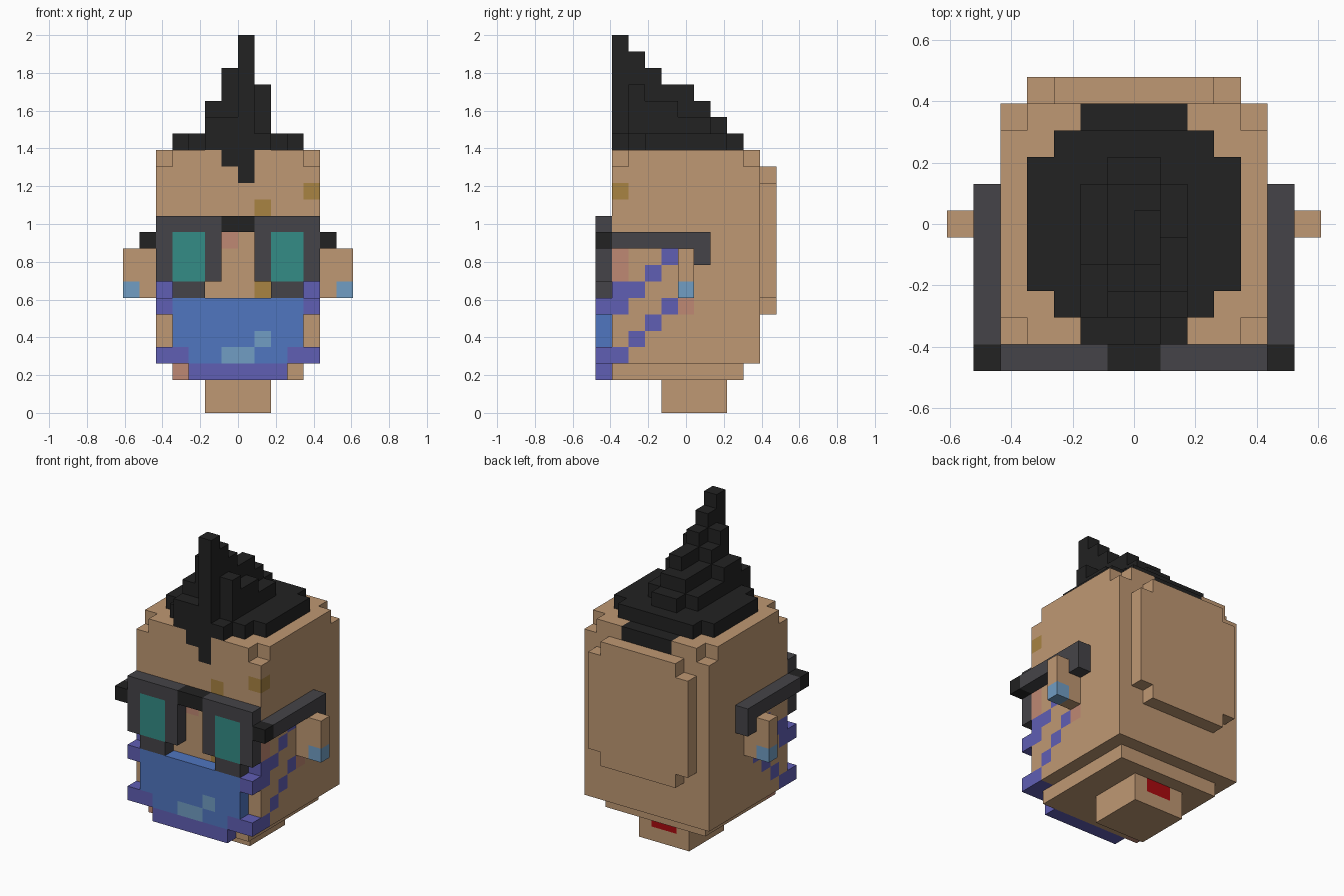
import bpy
import bmesh
from itertools import product

cube = bpy.data.objects.get("Cube")
if cube:
    bpy.data.objects.remove(cube, do_unlink=True)

V = 2 / 23  # block size


def linear(c):
    c /= 255
    return c / 12.92 if c <= 0.04045 else ((c + 0.055) / 1.055) ** 2.4


def material(name, *rgb):
    m = bpy.data.materials.new(name)
    m.use_nodes = True
    col = tuple(linear(c) for c in rgb) + (1.0,)
    m.diffuse_color = col
    bsdf = m.node_tree.nodes["Principled BSDF"]
    bsdf.inputs["Base Color"].default_value = col
    bsdf.inputs["Roughness"].default_value = 0.9
    return m


TAN = material("tan skin", 191, 152, 115)
BLACK = material("black", 34, 34, 34)
GREY = material("dark grey", 69, 68, 72)
TEAL = material("teal", 52, 140, 134)
BLUE = material("blue", 80, 118, 192)
PURPLE = material("purple", 96, 94, 180)
SKY = material("light blue", 113, 158, 196)
OLIVE = material("olive", 168, 131, 66)
PINK = material("pink", 191, 136, 115)
RED = material("red", 170, 10, 15)


def blocks(box):
    x0, x1, y0, y1, z0, z1 = box
    return product(range(x0, x1), range(y0, y1), range(z0, z1))


def mirror(boxes):
    return boxes + [(-b[1], -b[0]) + b[2:] for b in boxes]


def block_part(name, base, boxes, cuts=(), paint=()):
    """Fill boxes with blocks, remove cuts, then keep only the outer faces."""
    cells = {c: base for b in boxes for c in blocks(b)}
    for b in cuts:
        for c in blocks(b):
            cells.pop(c, None)
    for mat, b in paint:
        for c in blocks(b):
            if c in cells:
                cells[c] = mat
    mats = list(dict.fromkeys(cells.values()))
    bm = bmesh.new()
    verts = {}

    def vert(p):
        if p not in verts:
            verts[p] = bm.verts.new((p[0] * V, (p[1] - 5.5) * V, p[2] * V))
        return verts[p]

    for cell, mat in cells.items():
        for axis, side in product(range(3), (0, 1)):
            near = list(cell)
            near[axis] += 2 * side - 1
            if tuple(near) in cells:
                continue
            u, w = (axis + 1) % 3, (axis + 2) % 3
            ring = []
            for du, dw in ((0, 0), (1, 0), (1, 1), (0, 1)):
                p = list(cell)
                p[axis] += side
                p[u] += du
                p[w] += dw
                ring.append(vert(tuple(p)))
            face = bm.faces.new(ring if side else ring[::-1])
            face.material_index = mats.index(mat)
    mesh = bpy.data.meshes.new(name)
    bm.to_mesh(mesh)
    bm.free()
    for m in mats:
        mesh.materials.append(m)
    obj = bpy.data.objects.new(name, mesh)
    bpy.context.collection.objects.link(obj)
    return obj


# Neck with a red mark on its nape
block_part("neck", TAN, [(-2, 2, 4, 8, 0, 2)], paint=[(RED, (-1, 1, 7, 8, 1, 2))])

# Head: notched top corners, diagonal mask straps, hairline and skin marks
corners = mirror([(4, 5, 1, 2, 15, 16), (4, 5, 9, 10, 15, 16)])
straps = [(4, 5, 1, 3, 7, 8), (4, 5, 3, 4, 8, 9), (4, 5, 4, 5, 9, 10),
          (4, 5, 1, 2, 6, 7), (4, 5, 1, 2, 3, 4)]
straps += [(4, 5, i, i + 1, i + 2, i + 3) for i in (2, 3, 4)]
head_paint = [(PURPLE, b) for b in mirror(straps)] + [
    (BLACK, (-1, 1, 1, 2, 15, 16)),
    (BLACK, (0, 1, 1, 2, 14, 15)),
    (BLACK, (-2, 2, 9, 10, 15, 16)),
    (OLIVE, (4, 5, 1, 2, 13, 14)),
    (OLIVE, (1, 2, 1, 2, 12, 13)),
    (OLIVE, (1, 2, 1, 2, 7, 8)),
    (PINK, (-1, 0, 1, 2, 10, 11)),
    (PINK, (4, 5, 1, 2, 8, 10)),
    (PINK, (4, 5, 5, 6, 6, 7)),
    (PINK, (-4, -3, 1, 2, 2, 3)),
]
block_part("head", TAN, [(-4, 4, 1, 9, 2, 3), (-5, 5, 1, 10, 3, 16)],
           cuts=corners, paint=head_paint)

# Raised back of the skull
block_part("back_of_head", TAN, [(-3, 3, 10, 11, 6, 15), (-4, 4, 10, 11, 7, 14)])

# Ears with a light blue stud
for name, x in (("left_ear", 5), ("right_ear", -7)):
    tip = 6 if x > 0 else -7
    block_part(name, TAN, [(x, x + 2, 5, 6, 7, 10)],
               paint=[(SKY, (tip, tip + 1, 5, 6, 7, 8))])

# Hair: a low cap with a stepped crest, given as column tops from front to back
crest = {
    -2: (18, 19, 19, 18, 18, 18),
    -1: (18, 21, 20, 19, 19, 19, 18),
    0: (23, 22, 21, 20, 20, 19, 18),
    1: (17, 20, 19, 19, 18, 18),
}
hair = [(-2, 2, 1, 9, 16, 17), (-3, 3, 2, 9, 16, 17), (-4, 4, 3, 8, 16, 17)]
for x, tops in crest.items():
    hair += [(x, x + 1, 1 + i, 2 + i, 16, top) for i, top in enumerate(tops)]
# the cap reaches the crest's back end
hair.append((-1, 1, 7, 8, 16, 18))
block_part("hair", BLACK, hair)

# Glasses: frame, lenses and temples
lenses = mirror([(2, 4, 0, 1, 8, 11)])
frame = [(-5, 5, 0, 1, 11, 12)] + mirror([(1, 5, 0, 1, 8, 11), (2, 4, 0, 1, 7, 8)])
block_part("glasses_frame", GREY, frame, cuts=lenses,
           paint=[(BLACK, (-1, 1, 0, 1, 11, 12))])
for name, box in zip(("left_lens", "right_lens"), lenses):
    block_part(name, TEAL, [box])
for name, x in (("left_temple", 5), ("right_temple", -6)):
    block_part(name, GREY, [(x, x + 1, 0, 7, 10, 11), (x, x + 1, 6, 7, 9, 10)],
               paint=[(BLACK, (x, x + 1, 0, 1, 10, 11))])

# Face mask with purple trim and light blue spots
trim = mirror([(4, 5, 0, 1, 6, 7), (3, 5, 0, 1, 3, 4)]) + [(-3, 3, 0, 1, 2, 3)]
block_part("face_mask", BLUE, [(-4, 4, 0, 1, 3, 7)] + trim,
           paint=[(PURPLE, b) for b in trim] + [
               (SKY, (-1, 1, 0, 1, 3, 4)), (SKY, (1, 2, 0, 1, 4, 5))])
